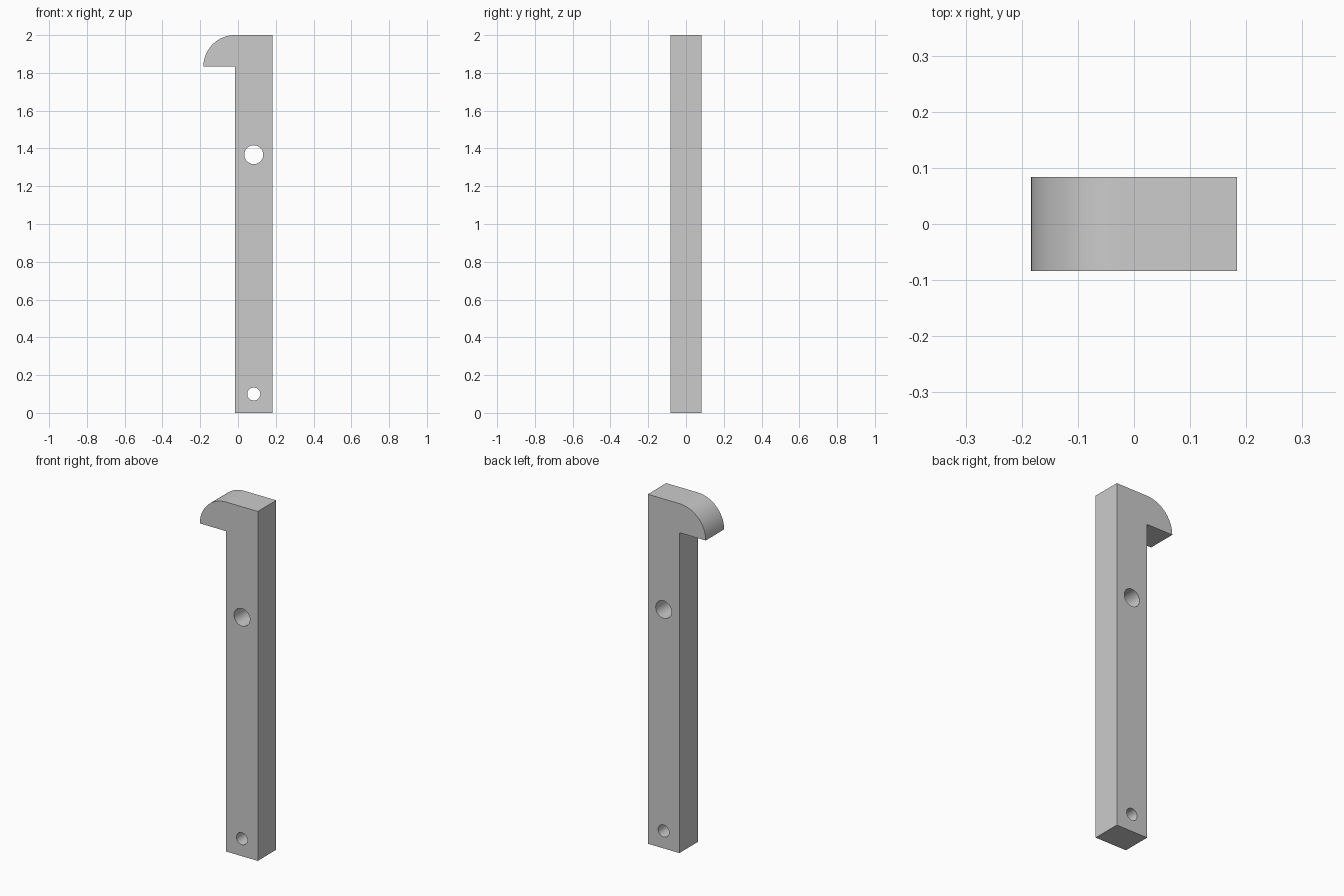
import bpy, bmesh, math
from mathutils import Matrix

if "Cube" in bpy.data.objects:
    bpy.data.objects.remove(bpy.data.objects["Cube"], do_unlink=True)

HALF_DEPTH = 1 / 12
BAR_LEFT, BAR_RIGHT = -0.0165, 0.1835
TOP, HOOK_RADIUS = 2.0, 1 / 6
HOLE_X = BAR_RIGHT - 0.1

grey = bpy.data.materials.new("plain grey")
grey.use_nodes = True
colour = (0.6, 0.6, 0.6, 1)
grey.diffuse_color = colour
grey.node_tree.nodes["Principled BSDF"].inputs["Base Color"].default_value = colour


def make_object(name, bm):
    bmesh.ops.recalc_face_normals(bm, faces=bm.faces[:])
    mesh = bpy.data.meshes.new(name)
    bm.to_mesh(mesh)
    bm.free()
    mesh.materials.append(grey)
    obj = bpy.data.objects.new(name, mesh)
    bpy.context.collection.objects.link(obj)
    return obj


def hole_cutter(name, z, radius):
    bm = bmesh.new()
    place = Matrix.Translation((HOLE_X, 0, z)) @ Matrix.Rotation(math.pi / 2, 4, "X")
    bmesh.ops.create_cone(bm, cap_ends=True, segments=64, radius1=radius,
                          radius2=radius, depth=HALF_DEPTH * 4, matrix=place)
    return make_object(name, bm)


# Bar and quarter-round hook as one extruded profile
hook_z = TOP - HOOK_RADIUS
profile = [(BAR_LEFT, hook_z), (BAR_LEFT, 0), (BAR_RIGHT, 0), (BAR_RIGHT, TOP)]
steps = 32
for i in range(steps + 1):
    a = math.pi / 2 * (1 + i / steps)
    profile.append((BAR_LEFT + HOOK_RADIUS * math.cos(a),
                    hook_z + HOOK_RADIUS * math.sin(a)))

bm = bmesh.new()
face = bm.faces.new([bm.verts.new((x, -HALF_DEPTH, z)) for x, z in profile])
side = bmesh.ops.extrude_face_region(bm, geom=[face])
moved = [v for v in side["geom"] if isinstance(v, bmesh.types.BMVert)]
bmesh.ops.translate(bm, verts=moved, vec=(0, HALF_DEPTH * 2, 0))
if not face.is_valid or len(bm.faces) < len(profile) + 2:
    # Close the front cap if the extrusion consumed it
    bmesh.ops.holes_fill(bm, edges=[e for e in bm.edges if e.is_boundary], sides=0)
bar = make_object("hooked_bar", bm)

# Through holes: large upper and small lower
bpy.ops.object.select_all(action="DESELECT")
bar.select_set(True)
bpy.context.view_layer.objects.active = bar
for name, z, radius in (("upper_hole_cutter", 1.367, 0.05),
                        ("lower_hole_cutter", 0.1, 0.0345)):
    cutter = hole_cutter(name, z, radius)
    cutter.hide_render = True
    cut = bar.modifiers.new(name, "BOOLEAN")
    cut.operation, cut.solver, cut.object = "DIFFERENCE", "EXACT", cutter
    bpy.ops.object.modifier_apply(modifier=cut.name)
    bpy.data.objects.remove(cutter, do_unlink=True)

# Smooth hook and hole walls, crisp edges elsewhere
bpy.ops.object.shade_smooth_by_angle(angle=math.radians(30))
